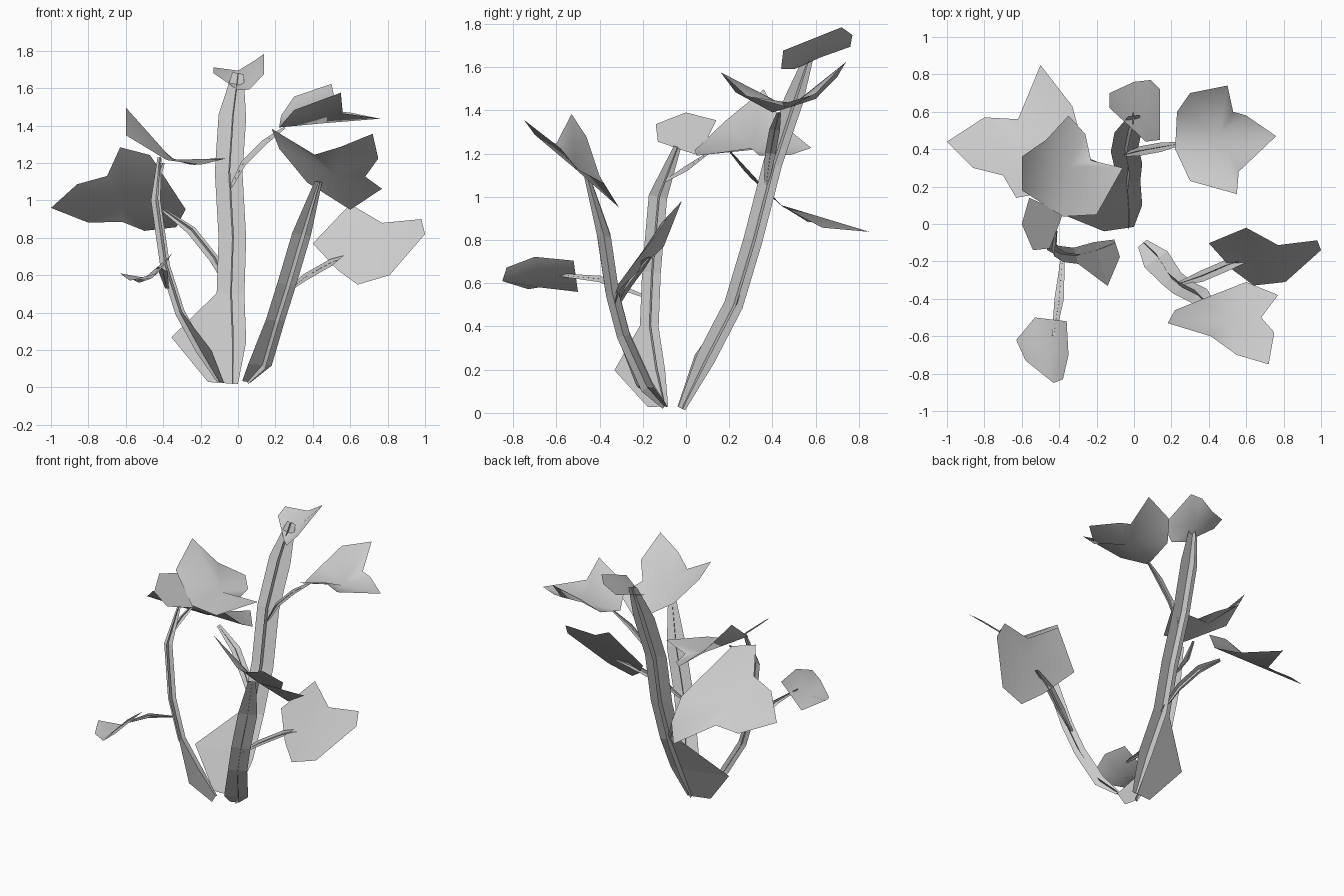
import bpy
from mathutils import Vector

default_cube = bpy.data.objects.get("Cube")
if default_cube:
    bpy.data.objects.remove(default_cube)

# One plain grey for the whole plant
plant_colour = (0.6, 0.6, 0.6, 1)
plant_grey = bpy.data.materials.new("plant grey")
plant_grey.use_nodes = True
plant_grey.diffuse_color = plant_colour
shader = plant_grey.node_tree.nodes["Principled BSDF"]
shader.inputs["Base Color"].default_value = plant_colour

# Directions used to turn the broad ribbon of each stem
ACROSS = Vector((1, 0, 0))
DEPTH = Vector((0, 1, 0))
UP = Vector((0, 0, 1))


def add_mesh(name, vertices, faces, smooth):
    mesh = bpy.data.meshes.new(name)
    mesh.from_pydata(vertices, [], faces)
    mesh.materials.append(plant_grey)
    for polygon in mesh.polygons:
        polygon.use_smooth = smooth
    mesh.update()
    plant_part = bpy.data.objects.new(name, mesh)
    bpy.context.collection.objects.link(plant_part)
    return plant_part


def ribbon(left_edge, right_edge, vertices, faces):
    """Append a strip of quads between two edges of equal length."""
    start = len(vertices)
    for left, right in zip(left_edge, right_edge):
        vertices.extend((left, right))
    for corner in range(start, len(vertices) - 2, 2):
        faces.append((corner, corner + 1, corner + 3, corner + 2))


def stem(name, side, width, path, foot=None):
    """Two crossed ribbons along a path, tapered at both ends.

    The foot is the extra reach of the broad ribbon just above the ground."""
    foot = foot or width
    centres = [Vector(point) for point in path]
    last = len(centres) - 1
    left_edge, right_edge, front_edge, back_edge = [], [], [], []
    for index, centre in enumerate(centres):
        following = centres[min(index + 1, last)]
        previous = centres[max(index - 1, 0)]
        along = (following - previous).normalized()
        across = (side - along * side.dot(along)).normalized()
        outward = along.cross(across)
        taper = 0.4 if index in (0, last) else 1
        reach = taper * (foot if index < 2 else width)
        left_edge.append(centre - across * reach)
        right_edge.append(centre + across * width * taper)
        front_edge.append(centre - outward * width * taper * 0.6)
        back_edge.append(centre + outward * width * taper * 0.6)
    vertices, faces = [], []
    ribbon(left_edge, right_edge, vertices, faces)
    ribbon(front_edge, back_edge, vertices, faces)
    return add_mesh(name, vertices, faces, smooth=False)


def leaf(name, surface, outline):
    """A flat outline fanned from its middle and laid on a bent surface."""
    count = len(outline)
    middle = [sum(values) / count for values in zip(*outline)]
    vertices = [surface(*point) for point in outline + [middle]]
    faces = [(count, corner, (corner + 1) % count) for corner in range(count)]
    return add_mesh(name, vertices, faces, smooth=True)


# Main stems, each flared at its foot
stem("back_stem", ACROSS + DEPTH * 0.18, 0.075, [
    (-.03, -.02, .02), (-.03, .09, .25), (-.04, .22, .5),
    (-.03, .31, .8), (-.05, .4, 1.15), (-.03, .5, 1.45), (0, .58, 1.68)],
    foot=0.33)
stem("right_stem", DEPTH - ACROSS * 0.3, 0.045, [
    (-.1, -.1, .03), (-.2, -.14, .2), (-.31, -.17, .4),
    (-.39, -.16, .65), (-.44, -.13, 1), (-.42, -.04, 1.23)],
    foot=0.2)
stem("left_stem", ACROSS + DEPTH * 0.6, 0.06, [
    (.05, -.1, .03), (.13, -.18, .12), (.2, -.29, .36),
    (.26, -.34, .55), (.34, -.38, .82), (.43, -.46, 1.1)],
    foot=0.09)

# Side branches
stem("back_left_branch", DEPTH, 0.025, [
    (-.05, .37, 1.05), (.03, .39, 1.2), (.14, .41, 1.31), (.25, .43, 1.39)])
stem("back_right_branch", ACROSS + DEPTH + UP, 0.03, [
    (-.03, .23, .5), (-.13, .28, .69), (-.25, .33, .84), (-.4, .36, .95)])
stem("right_upper_branch", ACROSS, 0.02, [
    (-.43, -.1, 1.07), (-.43, 0, 1.13), (-.4, .1, 1.2)])
stem("right_lower_branch", ACROSS, 0.025, [
    (-.38, -.17, .53), (-.4, -.4, .62), (-.43, -.6, .64)])
stem("left_lower_branch", DEPTH, 0.03, [
    (.24, -.32, .5), (.36, -.28, .59), (.5, -.22, .67), (.65, -.17, .72)])

# Leaves on the back stem
leaf("back_top_leaf",
     lambda x, y: (x, y, 1.39 + .4 * y + x / 5 + 4 * x ** 2),
     [(-.13, .62), (-.13, .7), (0, .76), (.09, .77),
      (.14, .72), (.14, .45), (.06, .44), (0, .5)])
leaf("back_left_leaf",
     lambda x, y: (x, y, 1.37 + x / 12 + 2.2 * (y - .43) ** 2),
     [(.23, .6), (.3, .7), (.5, .74), (.53, .6), (.6, .58), (.76, .47),
      (.56, .28), (.55, .16), (.3, .23), (.22, .4)])
leaf("back_right_leaf",
     lambda x, y: (x, y, 1.29 - .75 * y + 1.1 * (y - .44) ** 2),
     [(-1, .44), (-.8, .57), (-.62, .56), (-.5, .85), (-.33, .63),
      (-.28, .45), (-.47, .17), (-.63, .14), (-.7, .26), (-.86, .3)])

# Leaves on the right stem, the upper one curling up towards its outer corner
leaf("right_upper_leaf",
     lambda x, y: (x, y, 1.19 + 1.5 * (x + .22) ** 2
                   - 15 * (x + .22) ** 3 * (y - .25)),
     [(-.6, .18), (-.6, .36), (-.47, .45), (-.35, .58), (-.26, .48),
      (-.23, .34), (-.06, .3), (-.2, .05), (-.38, .04)])
leaf("right_top_leaf",
     lambda x, y: (x, y, .85 - .9 * x),
     [(-.6, 0), (-.56, .14), (-.38, .06), (-.4, 0), (-.45, -.13), (-.54, -.14)])
leaf("right_lower_leaf",
     lambda x, y: (x, y, .56 + 5 * (x + .53) ** 2),
     [(-.63, -.62), (-.53, -.5), (-.36, -.52), (-.35, -.7),
      (-.38, -.83), (-.43, -.85), (-.58, -.73)])

# Leaves on the left stem
leaf("left_lower_leaf",
     lambda x, z: (x, .7 * z - .73 + (x - .82) ** 2 / 2, z),
     [(.4, .77), (.6, .98), (.77, .88), (.98, .9), (1, .82),
      (.81, .6), (.64, .55), (.53, .63)])
leaf("left_top_leaf",
     lambda x, y: (x, y, .89 - .4 * x - .86 * y + 1.5 * (x - .45) ** 2),
     [(.18, -.53), (.22, -.46), (.37, -.4), (.6, -.31), (.77, -.38),
      (.68, -.5), (.75, -.58), (.72, -.75), (.55, -.7), (.41, -.6)])
